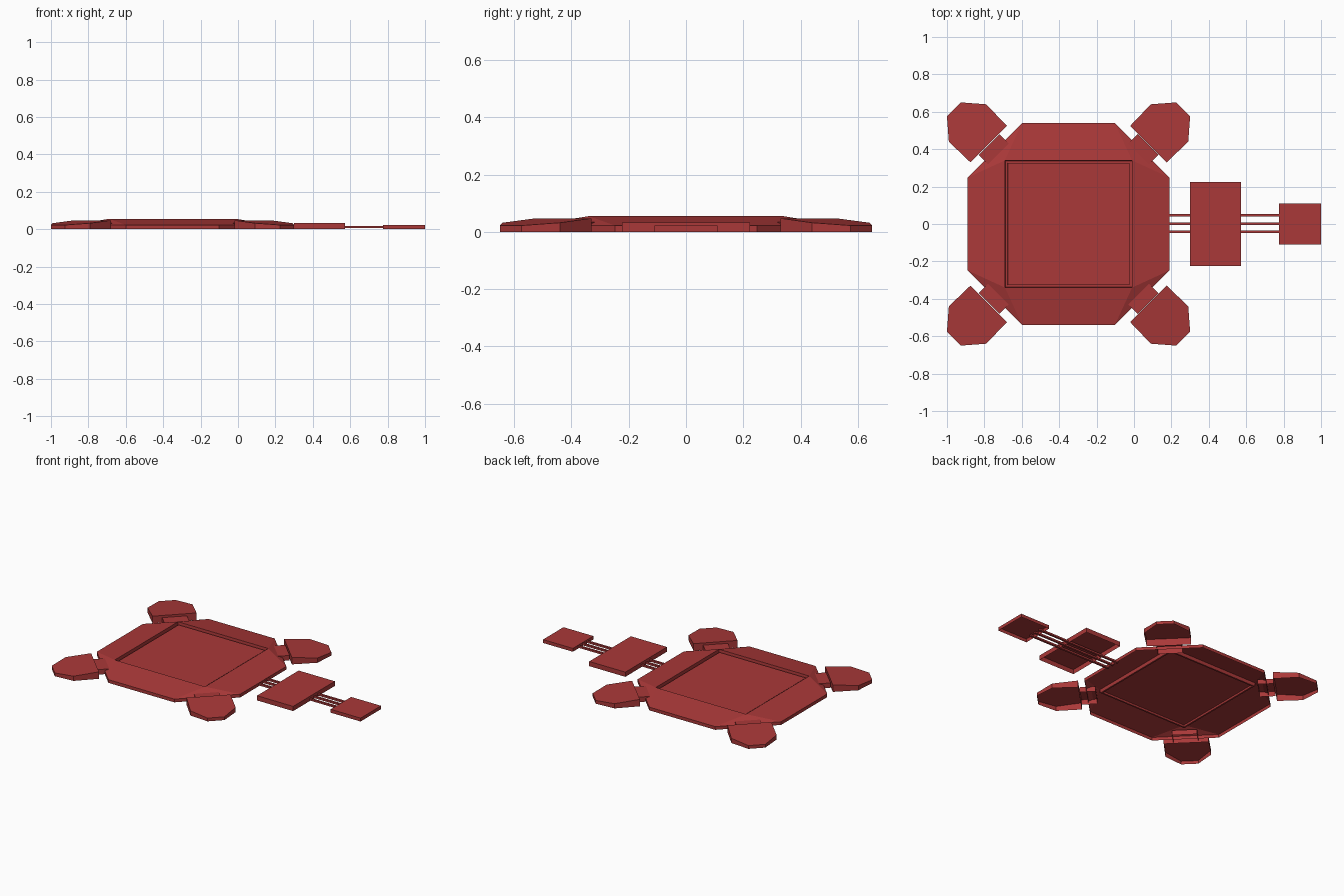
import bpy

if "Cube" in bpy.data.objects:
    bpy.data.objects.remove(bpy.data.objects["Cube"])

CX = -0.35  # centre of the body along x

mat = bpy.data.materials.new("dark_red")
mat.diffuse_color = (0.4, 0.04, 0.04, 1)
mat.use_nodes = True
mat.node_tree.nodes["Principled BSDF"].inputs["Base Color"].default_value = mat.diffuse_color


def make(name, verts, faces):
    mesh = bpy.data.meshes.new(name)
    mesh.from_pydata(verts, [], faces)
    mesh.update()
    mesh.materials.append(mat)
    obj = bpy.data.objects.new(name, mesh)
    bpy.context.collection.objects.link(obj)
    return obj


def open_prism(name, outline, top):
    """Shell with walls and a top but no underside; top(x, y) gives its height."""
    n = len(outline)
    verts = [(x, y, 0) for x, y in outline] + [(x, y, top(x, y)) for x, y in outline]
    faces = [(i, (i + 1) % n, n + (i + 1) % n, n + i) for i in range(n)]
    return make(name, verts, faces + [tuple(range(n, 2 * n))])


def box(name, x0, x1, y0, y1, z0, z1):
    v = [(x, y, z) for z in (z0, z1) for x, y in ((x0, y0), (x1, y0), (x1, y1), (x0, y1))]
    f = [(3, 2, 1, 0), (4, 5, 6, 7)] + [(i, (i + 1) % 4, 4 + (i + 1) % 4, 4 + i) for i in range(4)]
    return make(name, v, f)


# Body: hollow octagon whose roof slopes up to a square, with a sunk panel
a, b = 0.54, 0.248
octagon = [(b, -a), (a, -b), (a, b), (b, a), (-b, a), (-a, b), (-a, -b), (-b, -a)]
verts = [(CX + x, y, z) for z in (0, 0.022) for x, y in octagon]
faces = [(i, (i + 1) % 8, 8 + (i + 1) % 8, 8 + i) for i in range(8)]
rings = [(0.34, 0.055), (0.338, 0.032), (0.327, 0.032), (0.325, 0.044)]
for r, z in rings:
    verts += [(CX + sx * r, sy * r, z) for sx, sy in ((1, -1), (1, 1), (-1, 1), (-1, -1))]
for k in range(4):
    n = (k + 1) % 4
    o = 8 + 2 * k
    faces.append((o, o + 1, 16 + k))                       # corner slope
    faces.append((o + 1, 8 + (2 * k + 2) % 8, 16 + n, 16 + k))  # side slope
    for r in range(len(rings) - 1):
        s = 16 + 4 * r
        faces.append((s + k, s + n, s + 4 + n, s + 4 + k))
faces.append((28, 29, 30, 31))
make("body", verts, faces)

# Four corner feet with tilted tops, each joined by a short arm
foot = [(0.525, 0.33), (0.64, 0.44), (0.65, 0.575), (0.575, 0.65), (0.44, 0.64), (0.33, 0.525)]
arm = [(0.41, 0.30), (0.48, 0.37), (0.37, 0.48), (0.30, 0.41)]


def foot_top(x, y):
    return 0.047 - 0.068 * (abs(x - CX) + abs(y) - 0.86)


for sx in (1, -1):
    for sy in (1, -1):
        tag = ("right" if sx > 0 else "left") + ("_back" if sy > 0 else "_front")
        for part, outline, top in (("foot_", foot, foot_top),
                                   ("arm_", arm, lambda x, y: 0.034)):
            pts = [(CX + sx * x, sy * y) for x, y in outline]
            if sx * sy < 0:
                pts.reverse()
            open_prism(part + tag, pts, top)


# Tail plates, open underneath
def plate(name, x0, x1, h, z):
    open_prism(name, [(x0, -h), (x1, -h), (x1, h), (x0, h)], lambda x, y: z)


plate("large_tail_plate", 0.30, 0.572, 0.224, 0.032)
plate("small_tail_plate", 0.775, 1.0, 0.11, 0.023)

# Three thin rods linking the body and plates
for i, y in enumerate((-0.042, 0.002, 0.046)):
    box(f"tail_rod_{i + 1}", 0.17, 0.80, y - 0.007, y + 0.007, 0.006, 0.018)
